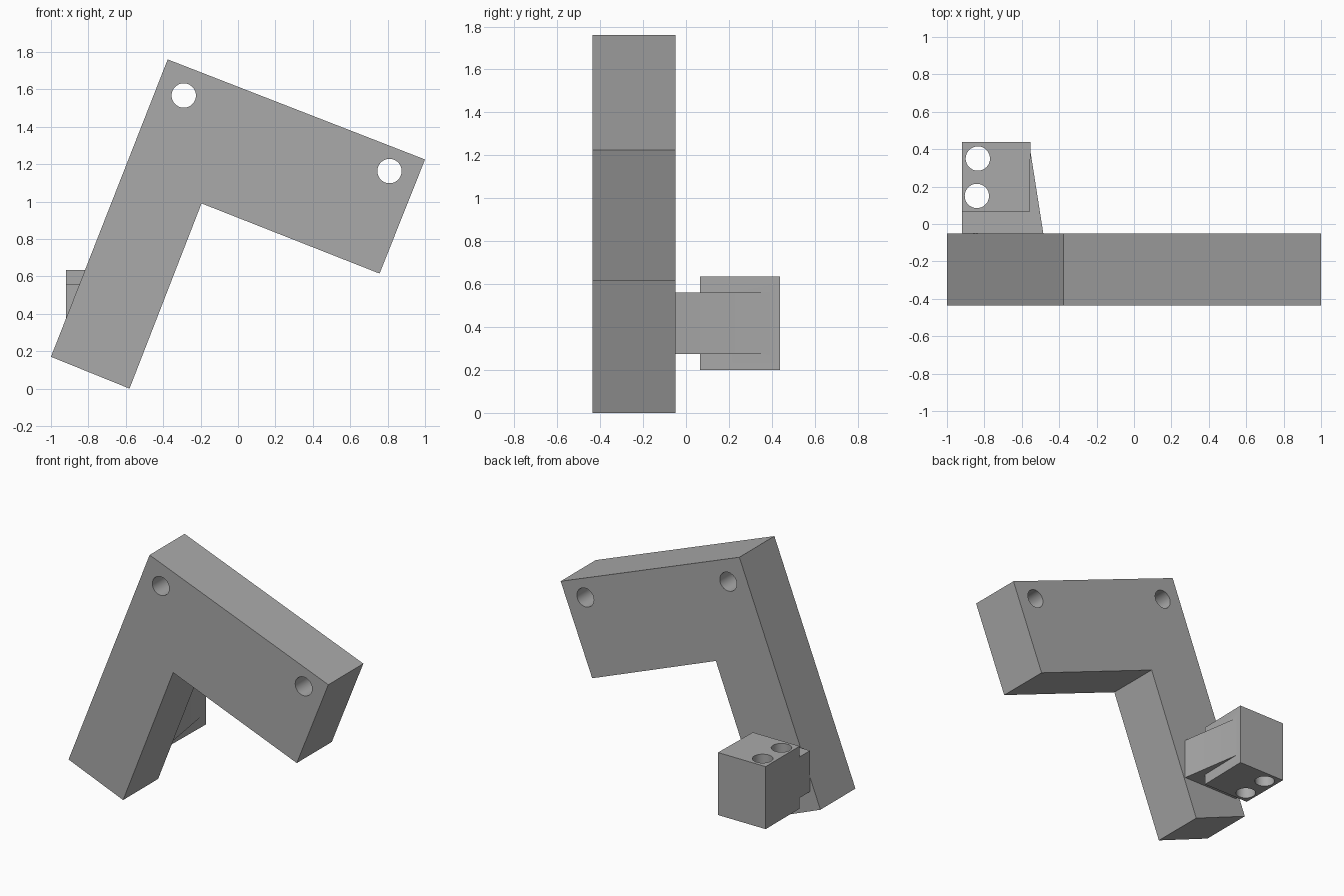
import bpy, bmesh, math
from mathutils import Vector

default_cube = bpy.data.objects.get("Cube")
if default_cube:
    bpy.data.objects.remove(default_cube, do_unlink=True)

grey = bpy.data.materials.new("plain grey")
grey.use_nodes = True
colour = (0.40, 0.40, 0.40, 1)
grey.diffuse_color = colour
grey.node_tree.nodes["Principled BSDF"].inputs["Base Color"].default_value = colour


def prism(name, outline, direction):
    """Extrude a closed outline of 3D points along a direction."""
    mesh = bpy.data.meshes.new(name)
    bm = bmesh.new()
    base = bm.faces.new([bm.verts.new(p) for p in outline])
    out = bmesh.ops.extrude_face_region(bm, geom=[base], use_keep_orig=True)
    moved = [v for v in out["geom"] if isinstance(v, bmesh.types.BMVert)]
    bmesh.ops.translate(bm, verts=moved, vec=Vector(direction))
    bmesh.ops.recalc_face_normals(bm, faces=bm.faces)
    bm.to_mesh(mesh)
    bm.free()
    mesh.materials.append(grey)
    obj = bpy.data.objects.new(name, mesh)
    bpy.context.collection.objects.link(obj)
    return obj


def combine(obj, other, operation):
    """Apply a boolean and discard the second object."""
    bpy.ops.object.select_all(action="DESELECT")
    bpy.context.view_layer.objects.active = obj
    obj.select_set(True)
    mod = obj.modifiers.new("boolean", "BOOLEAN")
    mod.operation, mod.solver, mod.object = operation, "EXACT", other
    bpy.ops.object.modifier_apply(modifier=mod.name)
    bpy.data.objects.remove(other, do_unlink=True)


def drill(obj, centre, along_y=False):
    """Bore a round hole right through a part."""
    turn = (math.pi / 2, 0, 0) if along_y else (0, 0, 0)
    bpy.ops.mesh.primitive_cylinder_add(vertices=48, radius=0.065, depth=1,
                                        location=centre, rotation=turn)
    cutter = bpy.context.object
    cutter.hide_render = True
    cutter.data.materials.append(grey)
    combine(obj, cutter, "DIFFERENCE")


def finish(obj):
    bpy.ops.object.select_all(action="DESELECT")
    bpy.context.view_layer.objects.active = obj
    obj.select_set(True)
    bpy.ops.object.shade_smooth_by_angle(angle=math.radians(30))


# Tilted L-shaped bracket with two bolt holes
corners = [(-1, 0.17), (-0.58, 0), (-0.195, 0.99),
           (0.757, 0.615), (1, 1.225), (-0.376, 1.76)]
bracket = prism("angled_bracket", [(x, -0.435, z) for x, z in corners], (0, 0.385, 0))
for x, z in [(-0.29, 1.567), (0.81, 1.163)]:
    drill(bracket, (x, -0.24, z), along_y=True)
finish(bracket)

# Block behind the bracket, joined to a tapered neck, with two upright holes
block_plan = [(-0.92, 0.065), (-0.56, 0.065), (-0.553, 0.438), (-0.92, 0.438)]
neck_plan = [(-0.92, -0.05), (-0.485, -0.05), (-0.554, 0.39), (-0.92, 0.39)]
block = prism("mounting_block", [(x, y, 0.2) for x, y in block_plan], (0, 0, 0.435))
neck = prism("tapered_neck", [(x, y, 0.275) for x, y in neck_plan], (0, 0, 0.285))
combine(block, neck, "UNION")
for x, y in [(-0.835, 0.35), (-0.84, 0.15)]:
    drill(block, (x, y, 0.42))
finish(block)
